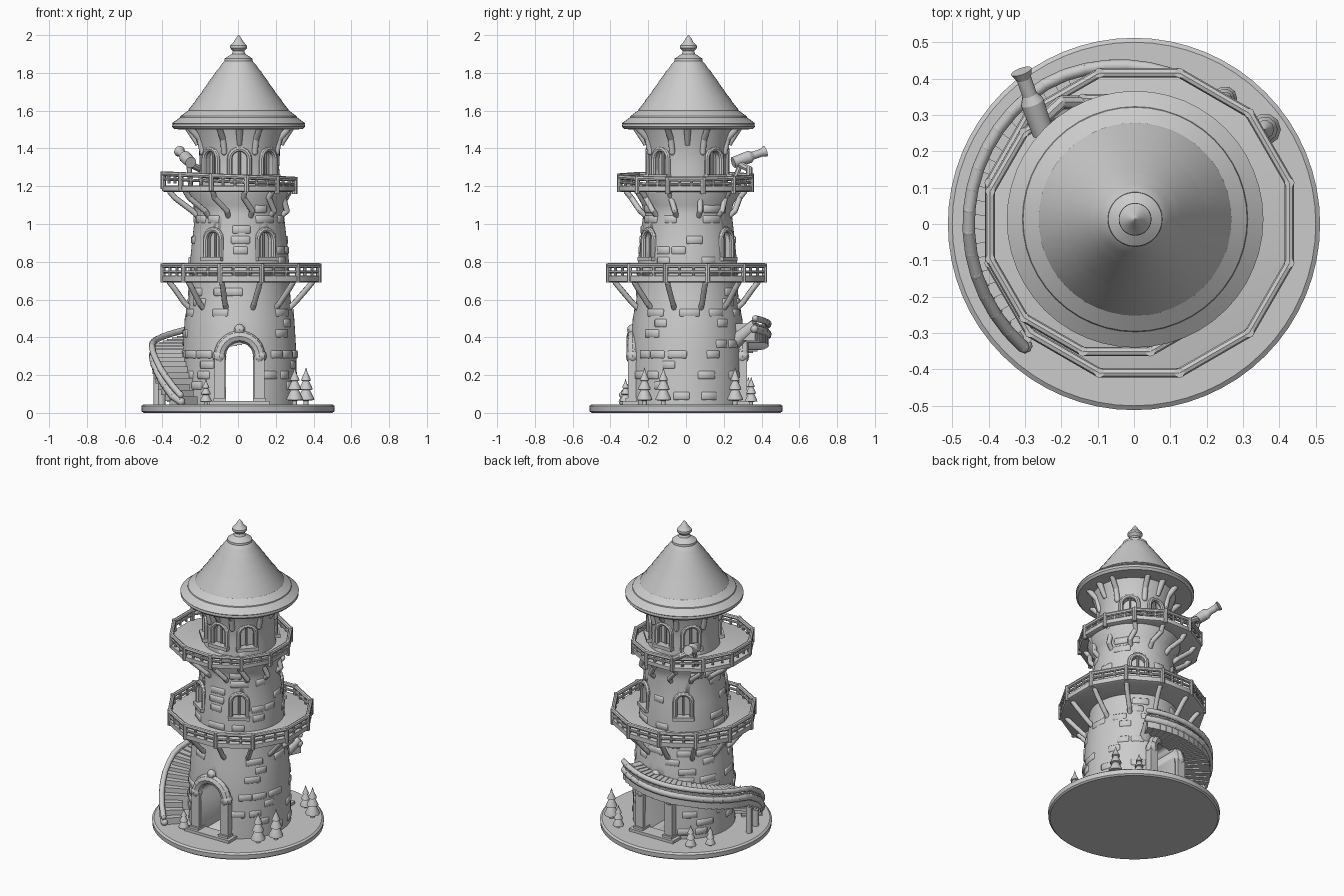
import bpy, bmesh, math, random
from math import cos, sin, pi, radians
from mathutils import Vector, Matrix

if "Cube" in bpy.data.objects:
    bpy.data.objects.remove(bpy.data.objects["Cube"])

random.seed(4)
C = Vector((0.008, 0.008, 0))          # tower axis


def finish(name, bm, angle=35):
    bmesh.ops.recalc_face_normals(bm, faces=bm.faces)
    me = bpy.data.meshes.new(name)
    bm.to_mesh(me)
    bm.free()
    ob = bpy.data.objects.new(name, me)
    bpy.context.collection.objects.link(ob)
    bpy.ops.object.select_all(action='DESELECT')
    bpy.context.view_layer.objects.active = ob
    ob.select_set(True)
    bpy.ops.object.shade_smooth_by_angle(angle=radians(angle))
    return ob


def lathe(bm, prof, n=48, c=C, rot=0):
    rings = [[bm.verts.new((c.x + r * cos(rot + 2 * pi * i / n), c.y + r * sin(rot + 2 * pi * i / n), z))
              for i in range(n)] for r, z in prof]
    for a, b in zip(rings, rings[1:]):
        for i in range(n):
            j = (i + 1) % n
            bm.faces.new((a[i], a[j], b[j], b[i]))
    bm.faces.new(rings[0][::-1])
    bm.faces.new(rings[-1])


def bar(bm, p, q, r, r2=None, n=8):
    p, q = Vector(p), Vector(q)
    d = q - p
    m = Matrix.Translation((p + q) / 2) @ d.to_track_quat('Z', 'Y').to_matrix().to_4x4()
    bmesh.ops.create_cone(bm, cap_ends=True, segments=n, radius1=r, radius2=r if r2 is None else r2,
                          depth=d.length, matrix=m)


def chain(bm, pts, r, n=8):
    for p, q in zip(pts, pts[1:]):
        bar(bm, p, q, r, n=n)
    for p in pts:
        ball(bm, p, r)


def ball(bm, p, r):
    bmesh.ops.create_uvsphere(bm, u_segments=8, v_segments=6, radius=r, matrix=Matrix.Translation(p))


def box(bm, c, size, a=0):
    bmesh.ops.create_cube(bm, size=1, matrix=Matrix.Translation(c) @ Matrix.Rotation(a, 4, 'Z')
                          @ Matrix.Diagonal((*size, 1)))


def loc(a, u, w, z, c=C):
    """Point u outward, w sideways at angle a."""
    return Vector((c.x + u * cos(a) - w * sin(a), c.y + u * sin(a) + w * cos(a), z))


def arch(hw, z0, zs, n=10):
    return [(-hw, z0)] + [(-hw * cos(pi * i / n), zs + hw * sin(pi * i / n)) for i in range(n + 1)] + [(hw, z0)]


def arch_prism(bm, a, u0, u1, outline):
    f = [[bm.verts.new(loc(a, u, w, z)) for w, z in outline] for u in (u0, u1)]
    bm.faces.new(f[0])
    bm.faces.new(f[1][::-1])
    for i in range(len(outline)):
        j = (i + 1) % len(outline)
        bm.faces.new((f[0][i], f[0][j], f[1][j], f[1][i]))


# base disc
bm = bmesh.new()
lathe(bm, [(.50, 0), (.51, .008), (.512, .036), (.50, .045)], 64, Vector((0, 0, 0)))
finish("base", bm)

# tower wall with door passage and window recesses cut out
WALL = [(.305, .04), (.302, .3), (.29, .5), (.27, .6), (.265, .70), (.262, .8), (.252, .9), (.235, 1.05),
        (.24, 1.10), (.275, 1.16), (.275, 1.19), (.215, 1.195), (.21, 1.3), (.215, 1.4), (.25, 1.505)]


def wall_r(z):
    for (r0, z0), (r1, z1) in zip(WALL, WALL[1:]):
        if z0 <= z <= z1:
            return r0 + (r1 - r0) * (z - z0) / (z1 - z0)
    return .25


bm = bmesh.new()
lathe(bm, WALL, 64)
wall = finish("tower_wall", bm)

# windows: angle, radius, half width, sill, spring
windows = [(radians(s + o), .25, .04, .815, .92) for s in (-90, 90) for o in (-34, 34)]
windows += [(radians(s + o), .21, .042, 1.25, 1.345) for s in (-90, 90) for o in (-47, 0, 47)]

cut = bmesh.new()
arch_prism(cut, radians(-90), -.6, .6, arch(.072, .05, .30))
for a, r, hw, z0, zs in windows:
    arch_prism(cut, a, r - .035, r + .1, arch(hw, z0, zs))
cutter = finish("opening_cutter", cut)
cutter.hide_render = True
mod = wall.modifiers.new("openings", 'BOOLEAN')
mod.operation, mod.solver, mod.object = 'DIFFERENCE', 'EXACT', cutter
bpy.context.view_layer.objects.active = wall
bpy.ops.object.modifier_apply(modifier=mod.name)
bpy.data.objects.remove(cutter)

# window frames, sills and mullions
bm = bmesh.new()
for a, r, hw, z0, zs in windows:
    chain(bm, [loc(a, r - .002, w, z) for w, z in arch(hw + .01, z0, zs, 8)], .014)
    bar(bm, loc(a, r - .02, 0, z0), loc(a, r - .02, 0, zs + hw), .007)
    box(bm, loc(a, r, 0, z0), (.05, 2 * hw + .05, .022), a)
finish("window_frames", bm)

# door frames, front and back
bm = bmesh.new()
for a in (radians(-90), radians(90)):
    for s in (-1, 1):
        box(bm, loc(a, .285, s * .105, .17), (.06, .055, .26), a)
        ball(bm, loc(a, .29, s * .107, .30), .037)
        box(bm, loc(a, .29, s * .105, .06), (.075, .068, .035), a)
    chain(bm, [loc(a, .292, w, z) for w, z in arch(.105, .29, .30, 12)], .031)
    ball(bm, loc(a, .29, 0, .44), .03)
    box(bm, loc(a, .30, 0, .053), (.09, .32, .02), a)
finish("door_frames", bm)

# scattered proud stones
bm = bmesh.new()
z = .09
while z < 1.1:
    for k in range(12):
        a = k * pi / 6 + random.uniform(-.2, .2)
        off = abs(math.degrees(math.asin(cos(a))))      # degrees away from front/back axis
        blocked = (z < .5 and off < 32) or (.78 < z < 1.02 and 16 < off < 52) or .66 < z < .74
        if not blocked and random.random() < .6:
            box(bm, loc(a, wall_r(z) - .006, 0, z), (.02, random.uniform(.07, .11), .042), a)
    z += .055
bmesh.ops.bevel(bm, geom=bm.edges[:], offset=.005, segments=1, affect='EDGES')
finish("stones", bm, 50)


# balconies: deck, railing, brackets
def balcony(name, c, R, z0, z1, ztop, rot, tilt, rb, zb):
    n = 12
    bm = bmesh.new()
    lathe(bm, [(R - .015, z0), (R, z0 + .006), (R, z1), (R - .01, z1 + .003)], n, c, rot)
    finish(name + "_deck", bm)
    bm = bmesh.new()
    P = [loc(rot + 2 * pi * i / n, R - .008, 0, 0, c) for i in range(n + 1)]

    def at(p, z):
        return Vector((p.x, p.y, z - tilt * p.x))
    chain(bm, [at(p, ztop - .012) for p in P], .013)
    chain(bm, [at(p, z1 + .022) for p in P], .008)
    for p, q in zip(P, P[1:]):
        bar(bm, at(p, z0), at(p, ztop), .014)
        for f in (.33, .67):
            m = p.lerp(q, f)
            bar(bm, at(m, z1), at(m, ztop - .01), .008)
    finish(name + "_railing", bm)
    bm = bmesh.new()
    for i in range(n):
        a = rot + 2 * pi * i / n
        chain(bm, [loc(a, rb - .02, 0, zb - .02), loc(a, rb + .025, 0, zb + .02),
                   loc(a, R - .07, 0, z0 - .03, c), loc(a, R - .045, 0, z0, c)], .015)
    finish(name + "_brackets", bm, 60)


balcony("lower_balcony", Vector((.015, .003, 0)), .435, .69, .725, .792, radians(15), 0, .275, .56)
balcony("upper_balcony", Vector((-.048, -.003, 0)), .368, 1.17, 1.20, 1.262, radians(15), .04, .235, 1.05)

# tiered conical roof with finial
bm = bmesh.new()
outline = [(.35, 1.53), (.26, 1.605), (.19, 1.70), (.12, 1.80), (.07, 1.865)]
prof = [(.24, 1.50), (.34, 1.502), (.352, 1.515), (.35, 1.53)]
for (r0, z0), (r1, z1) in zip(outline, outline[1:]):
    for k in range(2):
        f, g = k / 2, (k + 1) / 2
        prof += [(r0 + (r1 - r0) * f + .003, z0 + (z1 - z0) * f + .003),
                 (r0 + (r1 - r0) * g + .005, z0 + (z1 - z0) * g - .003)]
prof += [(.074, 1.875), (.06, 1.885), (.036, 1.90), (.03, 1.915), (.045, 1.932), (.044, 1.945),
         (.025, 1.965), (.014, 1.985), (.002, 2.0)]
lathe(bm, prof, 48, Vector((.003, .013, 0)))
finish("roof", bm, 30)

# eave brackets
bm = bmesh.new()
for i in range(8):
    a = radians(22.5 + 45 * i)
    chain(bm, [loc(a, .212, 0, 1.38), loc(a, .228, 0, 1.45), loc(a, .28, 0, 1.505)], .017)
for a in (0, pi / 2, pi, -pi / 2):
    bar(bm, loc(a, .22, 0, 1.42), loc(a, .27, 0, 1.51), .013, .02)
finish("eave_brackets", bm, 60)

# spiral staircase around the left and back
KEYS = [(228, .07), (214, .16), (197, .26), (180, .335), (124, .42), (62, .475)]


def stair_z(d):
    for (a0, z0), (a1, z1) in zip(KEYS, KEYS[1:]):
        if a1 <= d <= a0:
            return z0 + (z1 - z0) * (a0 - d) / (a0 - a1)


def stair_out(d):
    return .455 if d > 120 else .455 - .04 * (120 - d) / 58


N = 32
bm = bmesh.new()
for i in range(N):
    d = 228 - 166 * (i + .5) / N
    ro, ri, zt = stair_out(d), (.33 if d > 210 else .28), stair_z(d)
    th = min(.09, zt - .03)
    box(bm, loc(radians(d), (ro + ri) / 2, 0, zt - th / 2, Vector((0, 0, 0))), (ro - ri, .048, th), radians(d))
finish("stair_steps", bm)
bm = bmesh.new()
angs = [228 - 166 * i / 22 for i in range(23)]
O = Vector((0, 0, 0))
chain(bm, [loc(radians(d), stair_out(d), 0, stair_z(d) + .025, O) for d in angs], .017)
chain(bm, [loc(radians(d), stair_out(d) - .005, 0, max(.06, stair_z(d) - .03), O) for d in angs], .022)
for d in (200, 186):
    bar(bm, loc(radians(d), .43, 0, .04, O), loc(radians(d), .43, 0, stair_z(d) - .02, O), .02)
bar(bm, loc(radians(64), .29, 0, .38, O), loc(radians(64), .41, 0, .47, O), .04, .03)
finish("stair_stringer", bm, 60)

# telescope on the upper balcony
bm = bmesh.new()
p, q = Vector((-.25, .25, 1.325)), Vector((-.31, .42, 1.385))
bar(bm, p, p.lerp(q, .5), .03, .033, 14)
bar(bm, p.lerp(q, .5), p.lerp(q, .62), .033, .021, 14)
bar(bm, p.lerp(q, .62), p.lerp(q, .9), .021, .021, 14)
bar(bm, p.lerp(q, .88), q, .021, .03, 14)
chain(bm, [(-.25, .24, 1.19), (-.26, .29, 1.32)], .014)
chain(bm, [(-.26, .28, 1.32), (-.20, .335, 1.29), (-.14, .335, 1.25)], .018)
finish("telescope", bm)

# fir trees
bm = bmesh.new()
for x, y, h in [(.30, -.22, .20), (.36, -.12, .20), (.25, .345, .15), (.36, .26, .2),
                (-.345, .24, .13), (-.265, .33, .15), (-.17, -.32, .14)]:
    w = .2 * h + .004
    fir = [(.3, 0), (.3, .12), (1, .14), (.95, .2), (.5, .4), (.8, .42), (.72, .48), (.36, .64),
           (.58, .66), (.5, .72), (.2, .86), (.02, 1)]
    lathe(bm, [(r * w, .04 + t * h) for r, t in fir], 10, Vector((x, y, 0)))
finish("fir_trees", bm, 40)
